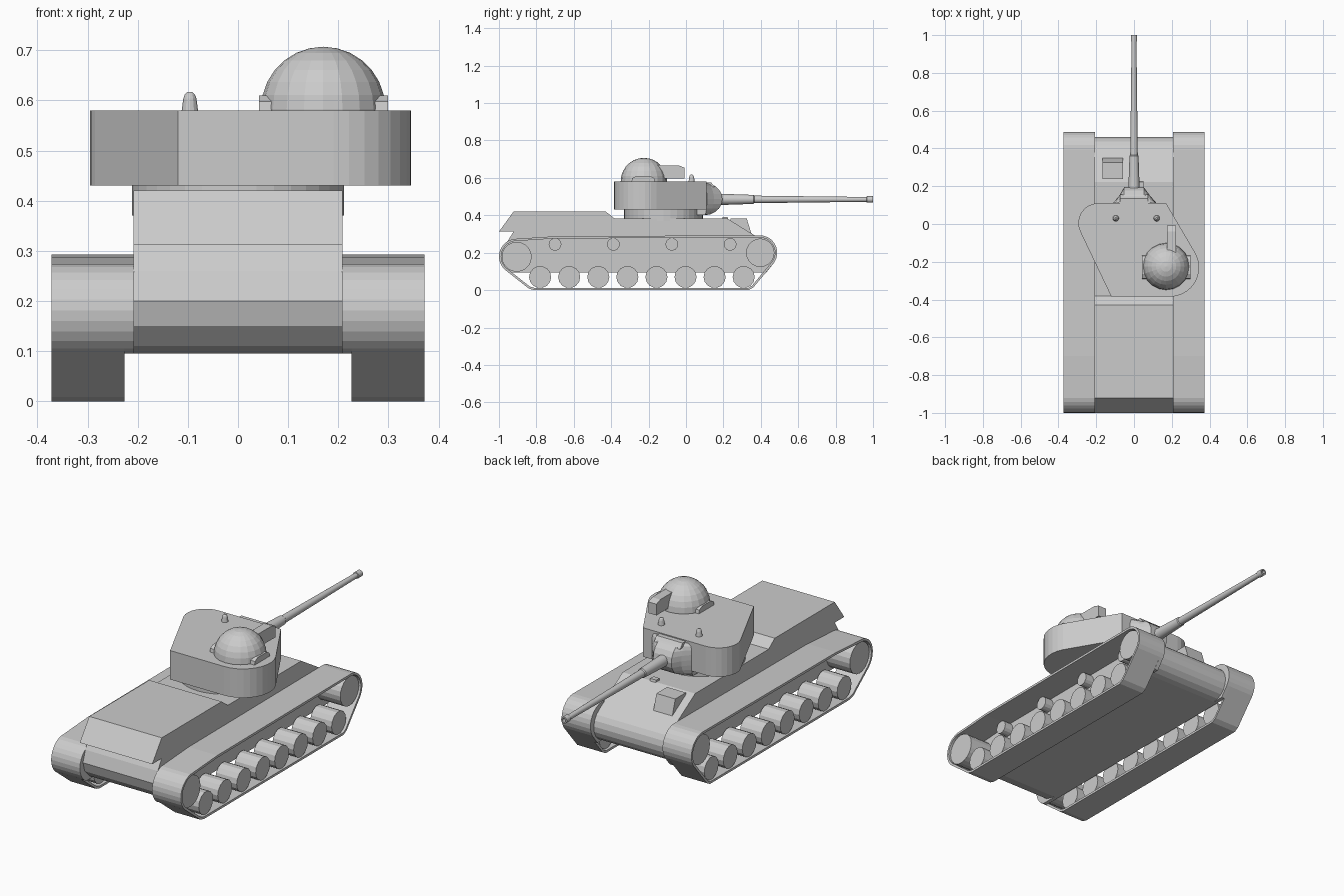
import bpy, bmesh
from math import sin, cos, pi, radians
from mathutils import Matrix

if "Cube" in bpy.data.objects:
    bpy.data.objects.remove(bpy.data.objects["Cube"])


def finish(bm, name, smooth=False):
    bmesh.ops.recalc_face_normals(bm, faces=bm.faces)
    me = bpy.data.meshes.new(name)
    bm.to_mesh(me)
    bm.free()
    ob = bpy.data.objects.new(name, me)
    bpy.context.collection.objects.link(ob)
    if smooth:
        bpy.context.view_layer.objects.active = ob
        ob.select_set(True)
        bpy.ops.object.shade_smooth_by_angle(angle=radians(35))
        ob.select_set(False)
    return ob


def loft(name, rings, caps=True, smooth=False):
    """Join equal-sized closed rings of 3D points."""
    bm = bmesh.new()
    vs = [[bm.verts.new(p) for p in r] for r in rings]
    n = len(vs[0])
    for a, b in zip(vs, vs[1:]):
        for i in range(n):
            j = (i + 1) % n
            bm.faces.new((a[i], a[j], b[j], b[i]))
    if caps:
        bm.faces.new(vs[0])
        bm.faces.new(vs[-1])
    return finish(bm, name, smooth)


def prism_x(name, pts, x0, x1, caps=True):
    return loft(name, [[(x, y, z) for y, z in pts] for x in (x0, x1)], caps)


def prism_z(name, pts, z0, z1):
    return loft(name, [[(x, y, z) for x, y in pts] for z in (z0, z1)])


def arc(cx, cy, r, a0, a1, n):
    return [(cx + r * cos(radians(a0 + (a1 - a0) * i / n)),
             cy + r * sin(radians(a0 + (a1 - a0) * i / n))) for i in range(n + 1)]


def wheel(name, y, z, r, x0, x1, n=16):
    return prism_x(name, arc(y, z, r, 0, 360 - 360 / n, n - 1), x0, x1)


# Hull: side profile with rear overhang, sloped front and rounded nose
lower = ([(-0.955, 0.26), (-0.975, 0.20), (-0.96, 0.15), (-0.92, 0.11), (-0.86, 0.095)]
         + arc(0.37, 0.185, 0.09, -90, 60, 8))
hull = lower + [(0.222, 0.382), (-0.38, 0.382), (-0.43, 0.42),
                (-0.922, 0.42), (-1.0, 0.313), (-0.922, 0.313)]
prism_x("hull", hull, -0.208, 0.208)

# Track outline, shared by belts and inner side walls
belt = (arc(0.395, 0.2, 0.093, -35, 90, 9) + [(-0.70, 0.288)]
        + arc(-0.905, 0.18, 0.095, 100, 232, 10)
        + [(-0.84, 0.008), (-0.81, 0.0), (0.335, 0.0), (0.36, 0.014)])
for s, side in ((1, "right"), (-1, "left")):
    ob = prism_x(f"{side}_track_belt", belt, s * 0.226, s * 0.372, caps=False)
    mod = ob.modifiers.new("thickness", 'SOLIDIFY')
    mod.thickness = 0.012
    mod.offset = -1
    wall = [p for p in belt if p[1] > 0.095] + [(-0.945, 0.095), (0.43, 0.095)]
    prism_x(f"{side}_side_wall", wall, s * 0.207, s * 0.2275)
    wheel(f"{side}_rear_sprocket", -0.905, 0.178, 0.08, s * 0.225, s * 0.362, 20)
    wheel(f"{side}_front_idler", 0.397, 0.2, 0.076, s * 0.225, s * 0.362, 20)
    for i in range(8):
        wheel(f"{side}_road_wheel_{i}", -0.78 + 0.1555 * i, 0.07, 0.059,
              s * 0.24, s * 0.362, 14)
    for i in range(4):
        wheel(f"{side}_return_roller_{i}", -0.70 + 0.312 * i, 0.245, 0.034,
              s * 0.225, s * 0.275, 14)

# Front deck box and vision slit
prism_x("deck_box", [(0.238, 0.32), (0.238, 0.382), (0.325, 0.382), (0.36, 0.27)],
        -0.166, -0.058)
prism_x("vision_slit", [(0.195, 0.37), (0.195, 0.392), (0.222, 0.392), (0.228, 0.37)],
        0.015, 0.05)

# Turret ring and skewed turret body
prism_z("turret_ring", arc(0, -0.12, 0.211, 0, 350, 35), 0.37, 0.435)
turret = ([(0.17, 0.11)] + arc(-0.19, 0.005, 0.105, 90, 205, 8)
          + [(-0.12, -0.385)] + arc(0.19, -0.23, 0.155, -90, 28, 10))
prism_z("turret", turret, 0.43, 0.58)

# Mantlet: rounded front that tapers back at both sides
rings = []
for x, depth in ((-0.11, 0.012), (-0.078, 0.05), (-0.052, 0.095),
                 (0.052, 0.095), (0.085, 0.05), (0.118, 0.012)):
    rings.append([(x, 0.10 + depth * c, 0.487 + 0.086 * s)
                  for c, s in arc(0, 0, 1, -90, 90, 10)]
                 + [(x, 0.06, 0.573), (x, 0.06, 0.401)])
loft("gun_mantlet", rings)
prism_x("mantlet_hood", [(0.10, 0.55), (0.10, 0.575), (0.135, 0.575), (0.155, 0.55)],
        -0.075, 0.075)

# Main gun: stepped, tapered barrel with muzzle collar
barrel = [(0.15, 0.030), (0.215, 0.029), (0.36, 0.024), (0.365, 0.020),
          (0.70, 0.016), (0.965, 0.013), (0.967, 0.017), (1.0, 0.017), (1.0, 0.010), (0.96, 0.010)]
loft("gun_barrel", [[(x, y, 0.485 + z) for x, z in arc(0, 0, r, 0, 345, 23)]
                    for y, r in barrel], smooth=True)

# Commander cupola dome, cut off at the turret roof
bm = bmesh.new()
bmesh.ops.create_uvsphere(bm, u_segments=20, v_segments=14, radius=0.124,
                          matrix=Matrix.Translation((0.17, -0.225, 0.583)))
bmesh.ops.bisect_plane(bm, geom=bm.verts[:] + bm.edges[:] + bm.faces[:],
                       plane_co=(0, 0, 0.575), plane_no=(0, 0, 1), clear_inner=True)
finish(bm, "cupola_dome")
for name, x0, x1 in (("cupola_left_lug", 0.042, 0.075), ("cupola_right_lug", 0.268, 0.299)):
    prism_x(name, [(-0.292, 0.575), (-0.288, 0.598), (-0.265, 0.61),
                   (-0.192, 0.61), (-0.170, 0.598), (-0.165, 0.575)], x0, x1)

# Cupola gun housing
prism_x("cupola_gun_housing", [(-0.20, 0.598), (-0.20, 0.668), (-0.04, 0.667),
                               (-0.008, 0.655), (-0.008, 0.597)], 0.175, 0.222)

# Roof periscopes
for name, x in (("left_periscope", -0.096), ("right_periscope", 0.12)):
    loft(name, [[(px, py, z) for px, py in arc(x, 0.03, r, 0, 330, 11)]
                for z, r in ((0.575, 0.017), (0.604, 0.013), (0.612, 0.010), (0.617, 0.005))])
